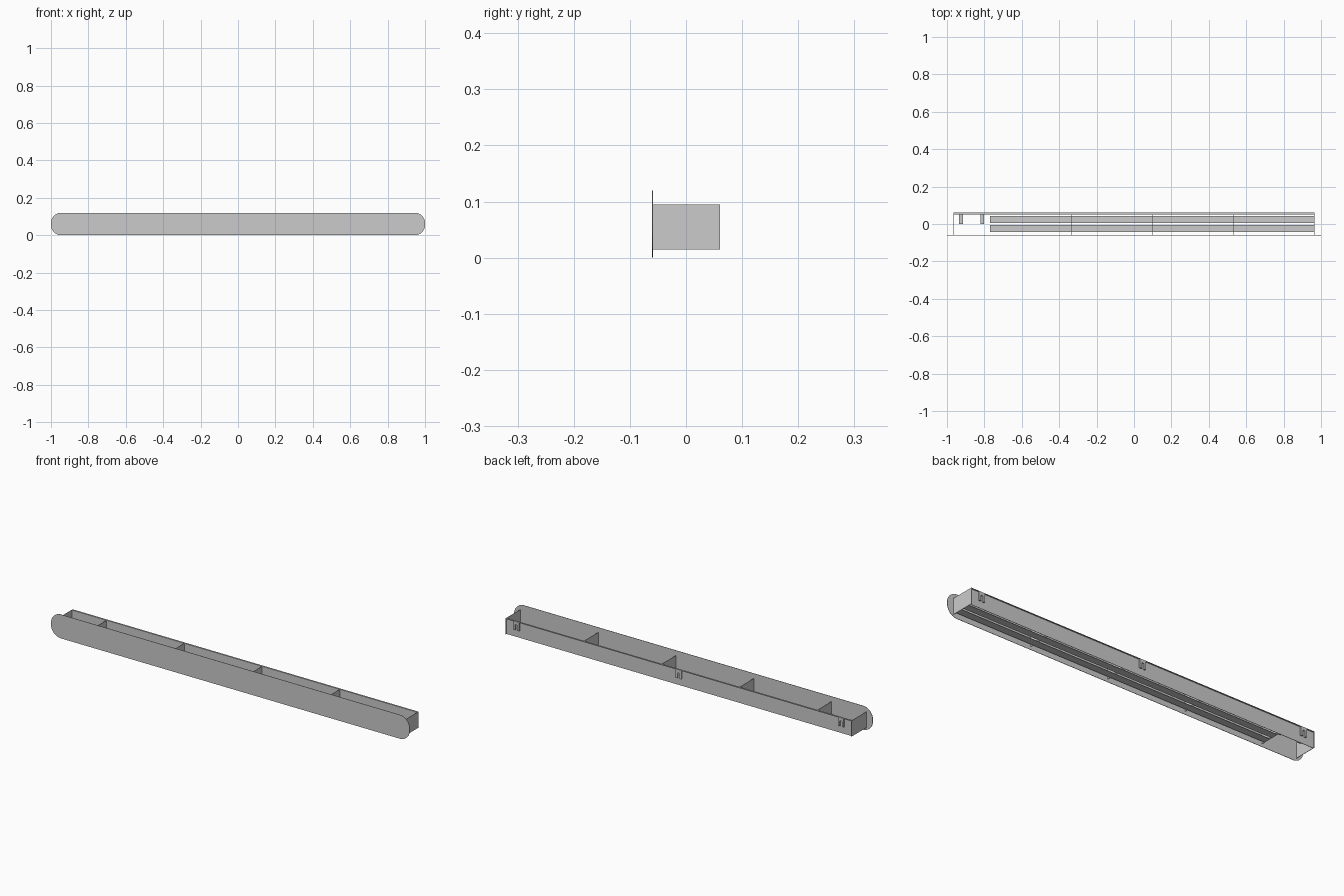
import bpy, bmesh, math
from mathutils import Vector

if "Cube" in bpy.data.objects:
    bpy.data.objects.remove(bpy.data.objects["Cube"])

T = 0.002  # sheet thickness


def mesh_object(name, bm):
    bmesh.ops.recalc_face_normals(bm, faces=bm.faces)
    me = bpy.data.meshes.new(name)
    bm.to_mesh(me)
    bm.free()
    ob = bpy.data.objects.new(name, me)
    bpy.context.collection.objects.link(ob)
    return ob


def box(name, x, y, z):
    bm = bmesh.new()
    bmesh.ops.create_cube(bm, size=1)
    for v in bm.verts:
        v.co = [lo + (c + 0.5) * (hi - lo) for c, (lo, hi) in zip(v.co, (x, y, z))]
    return mesh_object(name, bm)


def prism(name, outline, y0, y1):
    """Extrude an x-z outline along y."""
    bm = bmesh.new()
    face = bm.faces.new([bm.verts.new((x, y0, z)) for x, z in outline])
    geom = bmesh.ops.extrude_face_region(bm, geom=[face])["geom"]
    for v in geom:
        if isinstance(v, bmesh.types.BMVert):
            v.co.y = y1
    return mesh_object(name, bm)


# Main dimensions
X, Y0, Y1, Z0, Z1 = 0.965, -0.06, 0.0605, 0.015, 0.095
BACK = 0.054

# Front plate with rounded corners
r, h, outline = 0.055, 0.12, []
for cx, cz, a0 in ((1 - r, h - r, 0), (r - 1, h - r, 90), (r - 1, r, 180), (1 - r, r, 270)):
    for i in range(13):
        a = math.radians(a0 + 90 * i / 12)
        outline.append((cx + r * math.cos(a), cz + r * math.sin(a)))
front = prism("front_plate", outline, Y0 - T / 2, Y0 + T / 2)

# Back panel, recessed, with an outward lip along the top
box("back_panel", (-X, X), (BACK - T, BACK), (Z0, Z1))
box("back_top_lip", (-X, X), (BACK, Y1), (Z1 - T, Z1))

# End panels
for side, s in (("left", -1), ("right", 1)):
    box(side + "_end_panel", sorted((s * X, s * (X - T))), (Y0, Y1), (Z0, Z1))

# Dividers between the compartments
step = (X + 0.77) / 4
for i in range(4):
    x = -0.77 + i * step
    box(f"divider_{i + 1}", (x - T / 2, x + T / 2), (Y0, BACK - T), (Z0, Z1))

# Two floor slats, leaving drain gaps and an open key compartment
for name, y in (("front_slat", -0.0245), ("back_slat", 0.0245)):
    box(name, (-0.77, X), (y - 0.019, y + 0.019), (Z0, Z0 + T))

# Slotted hanger tabs standing in the recess behind the back panel
for i, x in enumerate((-0.905, 0, 0.905)):
    tab = [(-.016, .093), (-.016, .05), (-.006, .05), (-.006, .078),
           (.006, .078), (.006, .05), (.016, .05), (.016, .093)]
    prism(f"hanger_{i + 1}", [(x + a, b) for a, b in tab], BACK, Y1)

# Key hooks: bent strips pointing forward from the back panel
for i, x in enumerate((-0.925, -0.812)):
    box(f"key_hook_arm_{i + 1}", (x - .01, x + .01), (0.0, BACK - T), (0.05, 0.05 + T))
    box(f"key_hook_tip_{i + 1}", (x - .01, x + .01), (0.0, T), (0.05, 0.066))
